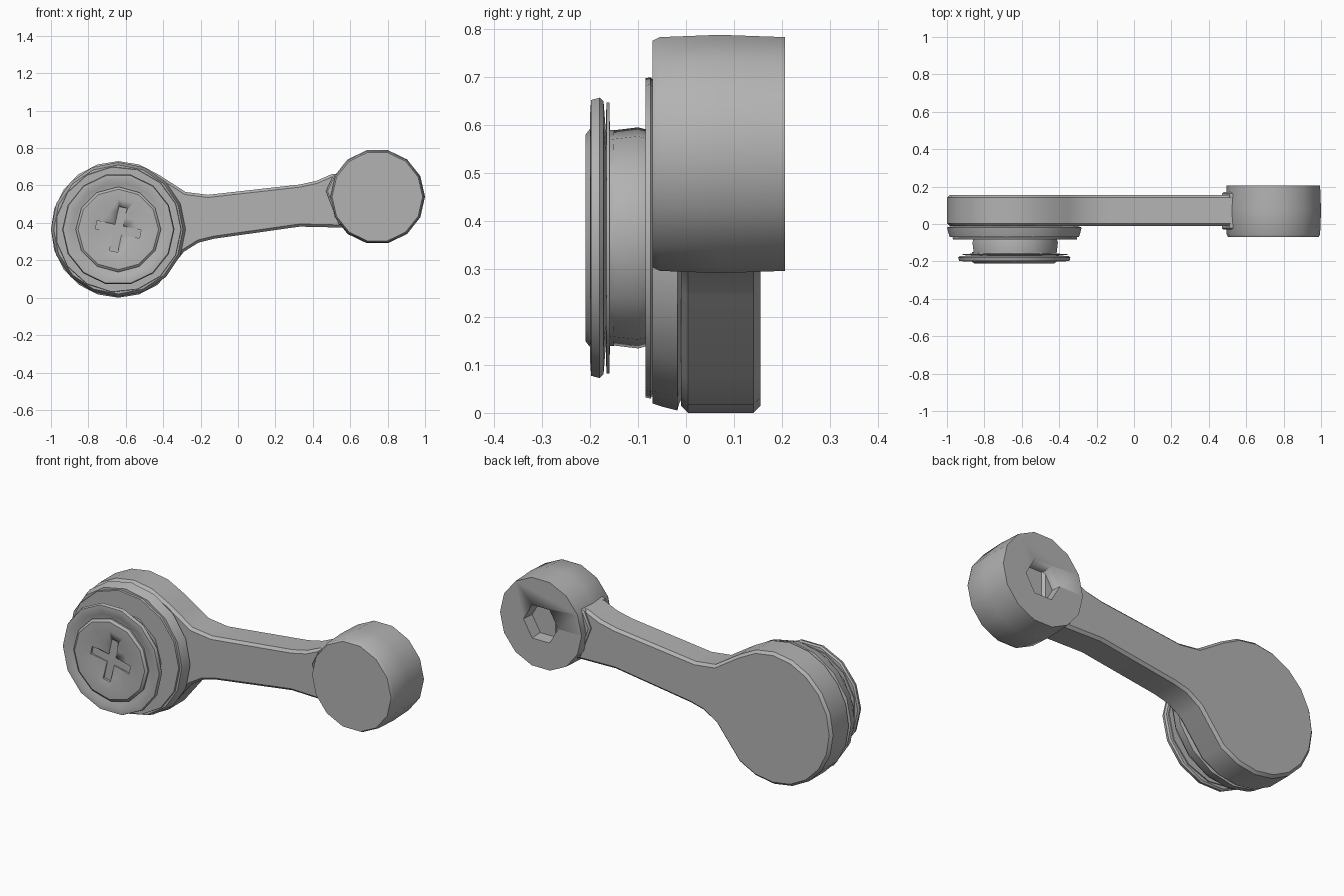
import bpy, bmesh, math
from mathutils import Matrix, Vector

cube = bpy.data.objects.get("Cube")
if cube:
    bpy.data.objects.remove(cube, do_unlink=True)

grey = bpy.data.materials.new("plain grey")
grey.use_nodes = True
colour = (0.45, 0.45, 0.45, 1)
grey.diffuse_color = colour
grey.node_tree.nodes["Principled BSDF"].inputs["Base Color"].default_value = colour

BIG = (-0.64, 0.365)
SMALL = (0.745, 0.54)


def finish(name, bm, angle=35):
    bmesh.ops.recalc_face_normals(bm, faces=bm.faces)
    mesh = bpy.data.meshes.new(name)
    bm.to_mesh(mesh)
    bm.free()
    mesh.materials.append(grey)
    obj = bpy.data.objects.new(name, mesh)
    bpy.context.collection.objects.link(obj)
    bpy.ops.object.select_all(action="DESELECT")
    obj.select_set(True)
    bpy.context.view_layer.objects.active = obj
    bpy.ops.object.shade_smooth_by_angle(angle=math.radians(angle))
    return obj


def lathe(name, centre, profile, sides):
    """Spin (radius, y) points about the y axis; both ends are capped."""
    bm = bmesh.new()
    rings = []
    for r, y in profile:
        rings.append([bm.verts.new((centre[0] + r * math.cos(a), y,
                                    centre[1] + r * math.sin(a)))
                      for a in (math.tau * i / sides for i in range(sides))])
    for a, b in zip(rings, rings[1:]):
        for i in range(sides):
            j = (i + 1) % sides
            bm.faces.new((a[i], a[j], b[j], b[i]))
    bm.faces.new(rings[0])
    bm.faces.new(rings[-1])
    return finish(name, bm)


def plate(name, outline, front, back, bevel):
    """Extrude an x-z outline along y and chamfer the rims."""
    bm = bmesh.new()
    face = bm.faces.new([bm.verts.new((x, front, z)) for x, z in outline])
    grown = bmesh.ops.extrude_face_region(bm, geom=[face])["geom"]
    moved = [v for v in grown if isinstance(v, bmesh.types.BMVert)]
    bmesh.ops.translate(bm, verts=moved, vec=(0, back - front, 0))
    rims = [e for e in bm.edges if abs(e.verts[0].co.y - e.verts[1].co.y) < 0.001]
    bmesh.ops.bevel(bm, geom=rims, offset=bevel, segments=1, affect="EDGES")
    return finish(name, bm)


def cut(target, cutter):
    cutter.hide_render = True
    mod = target.modifiers.new("cut", "BOOLEAN")
    mod.operation = "DIFFERENCE"
    mod.solver = "EXACT"
    mod.object = cutter
    bpy.ops.object.select_all(action="DESELECT")
    target.select_set(True)
    bpy.context.view_layer.objects.active = target
    bpy.ops.object.modifier_apply(modifier=mod.name)
    bpy.data.objects.remove(cutter, do_unlink=True)


# Link body: large round end flaring into the slim arm
outline = [(BIG[0] + 0.36 * math.cos(a), BIG[1] + 0.365 * math.sin(a))
           for a in (math.radians(54 + i * 252 / 14) for i in range(15))]
outline += [(-0.29, 0.245), (-0.21, 0.295), (-0.13, 0.315), (0.33, 0.38),
            (0.55, 0.375), (0.7, 0.42), (0.7, 0.66), (0.5, 0.66), (0.42, 0.625),
            (0.33, 0.605), (-0.16, 0.55), (-0.28, 0.565), (-0.35, 0.61)]
plate("link_body", outline, -0.01, 0.155, 0.014)

# Small end: round boss with a hexagonal socket in its back
boss = lathe("end_boss", SMALL, [(0.242, -0.07), (0.25, -0.055), (0.255, 0.07),
                                 (0.25, 0.207)], 14)
cut(boss, lathe("socket_cutter", SMALL, [(0.1, 0.14), (0.11, 0.25)], 6))

# Gusset blending the arm into the boss
plate("boss_gusset", [(0.47, 0.57), (0.51, 0.655), (0.62, 0.7), (0.62, 0.37),
                      (0.54, 0.39)], -0.03, 0.17, 0.008)

# Stacked rings of the large end
lathe("base_ring", BIG, [(0.3, 0.01), (0.345, -0.014), (0.36, -0.018),
                         (0.352, -0.05), (0.345, -0.07), (0.2, -0.07)], 16)
lathe("thin_ring", BIG, [(0.33, -0.068), (0.337, -0.074), (0.335, -0.084),
                         (0.2, -0.084)], 15)
lathe("neck", BIG, [(0.225, -0.07), (0.233, -0.1), (0.225, -0.165)], 11)
lathe("flange_washer", BIG, [(0.2, -0.158), (0.285, -0.16), (0.285, -0.166),
                             (0.2, -0.168)], 13)
lathe("flange", BIG, [(0.2, -0.165), (0.292, -0.172), (0.3, -0.18),
                      (0.295, -0.198), (0.265, -0.2), (0.245, -0.19),
                      (0.2, -0.19)], 14)

# Front cap: shallow dish with a cross-shaped slot
cap = lathe("front_cap", BIG, [(0.225, -0.15), (0.228, -0.2), (0.215, -0.21),
                               (0.165, -0.21), (0.1, -0.198), (0.03, -0.194)], 12)
for angle in (12, 102):
    bm = bmesh.new()
    bmesh.ops.create_cube(bm, size=1)
    turn = Matrix.Rotation(math.radians(angle), 4, "Y")
    place = Matrix.Translation(Vector((BIG[0], -0.2, BIG[1])))
    size = Matrix.Diagonal((0.24, 0.06, 0.045, 1))
    bmesh.ops.transform(bm, matrix=place @ turn @ size, verts=bm.verts)
    cut(cap, finish("slot_cutter", bm))
